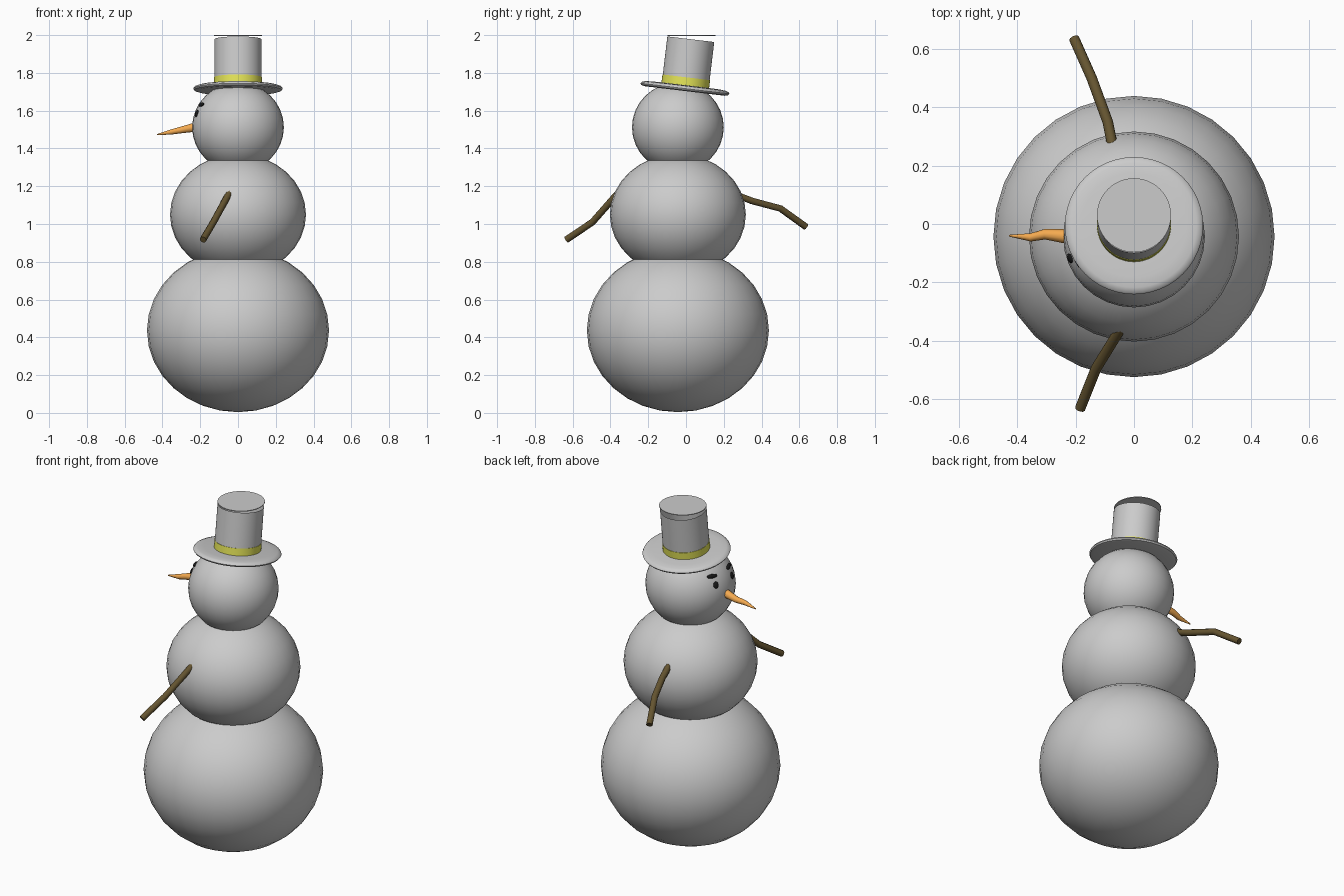
import bpy, bmesh, math
from mathutils import Matrix, Vector

if "Cube" in bpy.data.objects:
    bpy.data.objects.remove(bpy.data.objects["Cube"])


def material(name, rgb):
    m = bpy.data.materials.new(name)
    m.diffuse_color = (*rgb, 1)
    m.use_nodes = True
    m.node_tree.nodes["Principled BSDF"].inputs["Base Color"].default_value = m.diffuse_color
    return m


ORANGE = material("carrot", (0.9, 0.4, 0.08))
BROWN = material("bark", (0.13, 0.09, 0.03))
BLACK = material("coal", (0.01, 0.01, 0.01))
YELLOW = material("ribbon", (0.8, 0.8, 0.1))


def finish(obj, name, mat=None, angle=40):
    obj.name = name
    if mat:
        obj.data.materials.append(mat)
    bpy.ops.object.select_all(action='DESELECT')
    obj.select_set(True)
    bpy.context.view_layer.objects.active = obj
    bpy.ops.object.shade_smooth_by_angle(angle=math.radians(angle))
    return obj


def ball(name, loc, radii, mat=None, rot=(0, 0, 0), seg=32):
    bpy.ops.mesh.primitive_uv_sphere_add(segments=seg, ring_count=seg // 2,
                                         location=loc, rotation=rot)
    obj = bpy.context.object
    obj.scale = radii
    return finish(obj, name, mat)


def lathe(name, profile, matrix, mat=None, seg=48):
    bm = bmesh.new()
    vs = [bm.verts.new((r, 0, z)) for r, z in profile]
    es = [bm.edges.new(p) for p in zip(vs, vs[1:])]
    bmesh.ops.spin(bm, geom=vs + es, cent=(0, 0, 0), axis=(0, 0, 1),
                   angle=math.tau, steps=seg, use_merge=True)
    bmesh.ops.remove_doubles(bm, verts=bm.verts, dist=1e-5)
    bmesh.ops.recalc_face_normals(bm, faces=bm.faces)
    me = bpy.data.meshes.new(name)
    bm.to_mesh(me)
    bm.free()
    obj = bpy.data.objects.new(name, me)
    bpy.context.collection.objects.link(obj)
    obj.matrix_world = matrix
    return finish(obj, name, mat)


def tube(name, points, radii, mat):
    cu = bpy.data.curves.new(name, 'CURVE')
    cu.dimensions = '3D'
    cu.bevel_depth = 1
    cu.bevel_resolution = 3
    cu.use_fill_caps = True
    sp = cu.splines.new('POLY')
    sp.points.add(len(points) - 1)
    for p, co, r in zip(sp.points, points, radii):
        p.co = (*co, 1)
        p.radius = r
    cu.materials.append(mat)
    obj = bpy.data.objects.new(name, cu)
    bpy.context.collection.objects.link(obj)
    return obj


# Snow balls, slightly flattened
CY = -0.043
HEAD, HEAD_R = Vector((0, CY, 1.512)), Vector((0.243, 0.243, 0.237))
ball("lower_body", (0, CY, 0.437), (0.482, 0.482, 0.433))
ball("upper_body", (0, CY, 1.05), (0.36, 0.36, 0.32))
ball("head", HEAD, HEAD_R)

# Face looks towards -x: eyes and brows on both sides
for side, tag in ((-1, "right"), (1, "left")):
    for part, dy, z, size in (("eye", 0.075, 1.585, (0.008, 0.017, 0.019)),
                              ("brow", 0.077, 1.632, (0.009, 0.034, 0.012))):
        v, w = side * dy / HEAD_R.x, (z - HEAD.z) / HEAD_R.z
        x = -HEAD_R.x * math.sqrt(1 - v * v - w * w)
        rot = (math.radians(5 * side) if part == "brow" else 0,
               math.asin(w), -math.asin(v))
        ball(f"{tag}_{part}", (x, CY + side * dy, z), size, BLACK, rot, 16)

# Crooked carrot nose
tube("nose", [(-0.2, -0.043, 1.515), (-0.24, -0.042, 1.51), (-0.305, -0.035, 1.497),
              (-0.355, -0.046, 1.487), (-0.428, -0.04, 1.473)],
     [0.025, 0.024, 0.018, 0.014, 0.003], ORANGE)

# Stick arms
tube("left_arm", [(-0.07, 0.24, 1.18), (-0.078, 0.29, 1.145), (-0.09, 0.35, 1.122),
                  (-0.145, 0.5, 1.082), (-0.205, 0.635, 0.985)], [0.018] * 5, BROWN)
tube("right_arm", [(-0.03, -0.33, 1.19), (-0.062, -0.385, 1.135),
                   (-0.13, -0.495, 1.01), (-0.185, -0.633, 0.917)], [0.018] * 4, BROWN)

# Top hat leaning backwards, with a level lid
HAT = Matrix.Translation((0, -0.004, 1.732)) @ Matrix.Rotation(math.radians(-6.8), 4, 'X')
lathe("hat_brim", [(0.12, 0.003), (0.18, 0.002), (0.215, -0.001), (0.232, -0.007),
                   (0.237, -0.015), (0.232, -0.023), (0.215, -0.028), (0.1, -0.028)], HAT)
lathe("hat_band", [(0.125, 0), (0.127, 0.0), (0.127, 0.045), (0.125, 0.045)], HAT, YELLOW)
lathe("hat_crown", [(0.125, -0.02), (0.125, 0.248)], HAT)
lathe("hat_lid", [(0, 0.004), (0.127, 0.004), (0.127, 0), (0, 0)],
      Matrix.Translation((0, 0.03, 1.996)))
